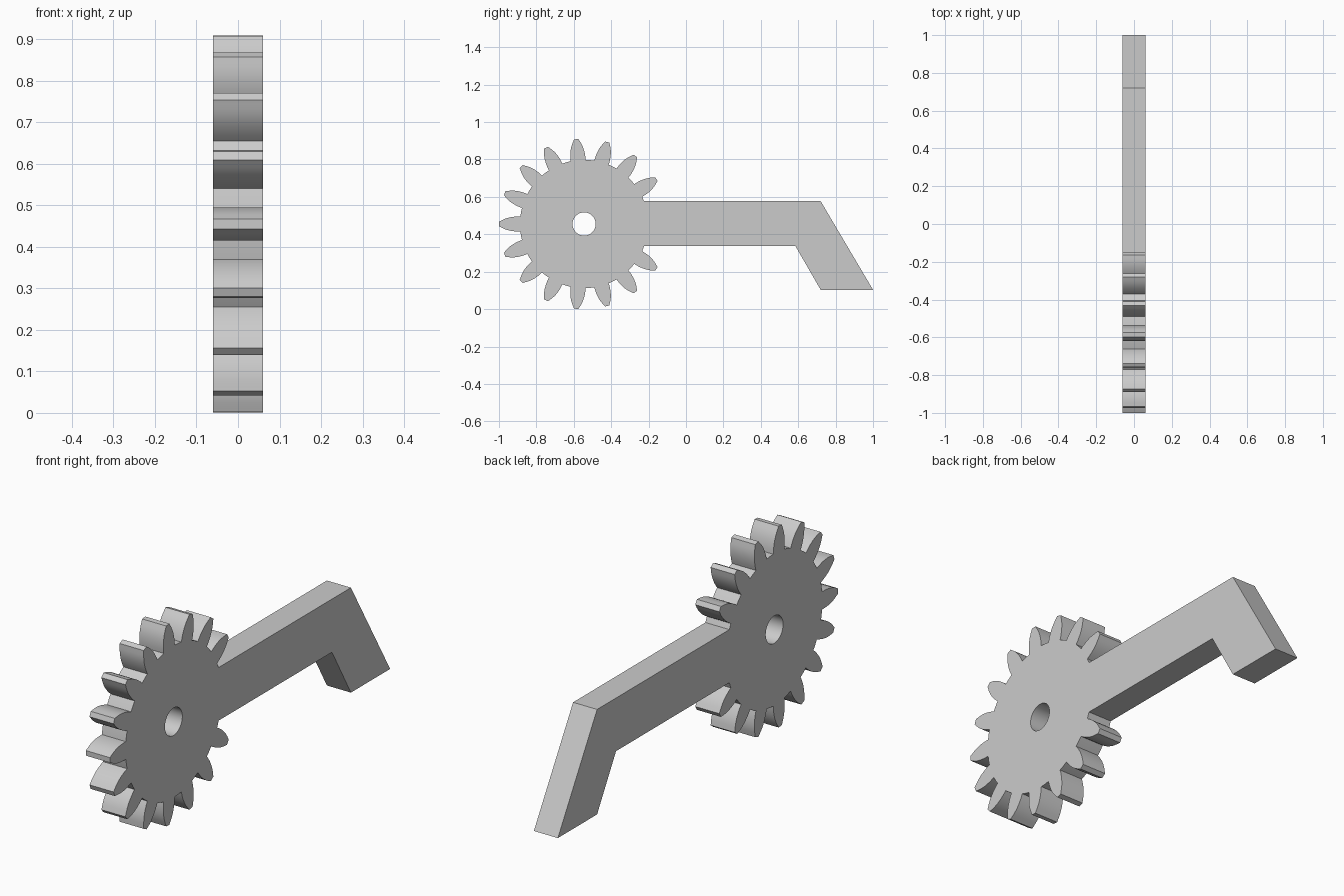
import bpy
import bmesh
from math import sin, cos, pi, radians
from mathutils import Vector

cube = bpy.data.objects.get("Cube")
if cube:
    bpy.data.objects.remove(cube, do_unlink=True)

HALF_WIDTH = 0.06
CENTRE_Y, CENTRE_Z = -0.545, 0.455
TEETH = 17
ROOT_RADIUS = 0.343
HOLE_RADIUS = 0.062
# Tooth flank from root to tip: radius, half thickness
FLANK = [(ROOT_RADIUS, 0.040), (0.36, 0.0402), (0.375, 0.0392), (0.39, 0.0372),
         (0.405, 0.034), (0.42, 0.0292), (0.435, 0.0225), (0.447, 0.0158), (0.4555, 0.0115)]
# Arm with its bent end, from the lower to the upper junction: y, z
ARM = [(-0.224, 0.337), (0.585, 0.337), (0.72, 0.103),
       (1.0, 0.103), (0.72, 0.577), (-0.224, 0.577)]


def polar(radius, angle):
    return (CENTRE_Y + radius * cos(angle), CENTRE_Z + radius * sin(angle))


def gear_outline():
    """Teeth counter-clockwise from the front, with the arm in place of two teeth."""
    points = []
    pitch = 2 * pi / TEETH
    for k in range(TEETH):
        middle = pi + k * pitch
        if k == TEETH // 2:
            points += ARM
        elif k != TEETH // 2 + 1:
            points += [polar(r, middle - t / r) for r, t in FLANK]
            points += [polar(r, middle + t / r) for r, t in reversed(FLANK)]
            if k not in (TEETH // 2 - 1, TEETH // 2 + 1):
                points.append(polar(ROOT_RADIUS, middle + pitch / 2))
    return points


def add_loop(bm, points):
    verts = [bm.verts.new((-HALF_WIDTH, y, z)) for y, z in points]
    return [bm.edges.new((v, verts[i - 1])) for i, v in enumerate(verts)]


# Flat profile with the axle hole, extruded to full width
bm = bmesh.new()
edges = add_loop(bm, gear_outline())
edges += add_loop(bm, [polar(HOLE_RADIUS, 2 * pi * i / 48) for i in range(48)])
bmesh.ops.triangle_fill(bm, edges=edges, use_beauty=True, normal=Vector((1, 0, 0)))
result = bmesh.ops.extrude_face_region(bm, geom=bm.faces[:], use_keep_orig=True)
moved = [g for g in result["geom"] if isinstance(g, bmesh.types.BMVert)]
bmesh.ops.translate(bm, verts=moved, vec=(2 * HALF_WIDTH, 0, 0))
bmesh.ops.recalc_face_normals(bm, faces=bm.faces[:])

mesh = bpy.data.meshes.new("gear_with_arm")
bm.to_mesh(mesh)
bm.free()
gear = bpy.data.objects.new("gear_with_arm", mesh)
bpy.context.collection.objects.link(gear)

# Plain grey
grey = bpy.data.materials.new("light_grey")
grey.use_nodes = True
grey.diffuse_color = (0.6, 0.6, 0.6, 1)
grey.node_tree.nodes["Principled BSDF"].inputs["Base Color"].default_value = (0.6, 0.6, 0.6, 1)
mesh.materials.append(grey)

# Smooth flanks and bore, crisp edges
bpy.ops.object.select_all(action="DESELECT")
gear.select_set(True)
bpy.context.view_layer.objects.active = gear
bpy.ops.object.shade_smooth_by_angle(angle=radians(25))
